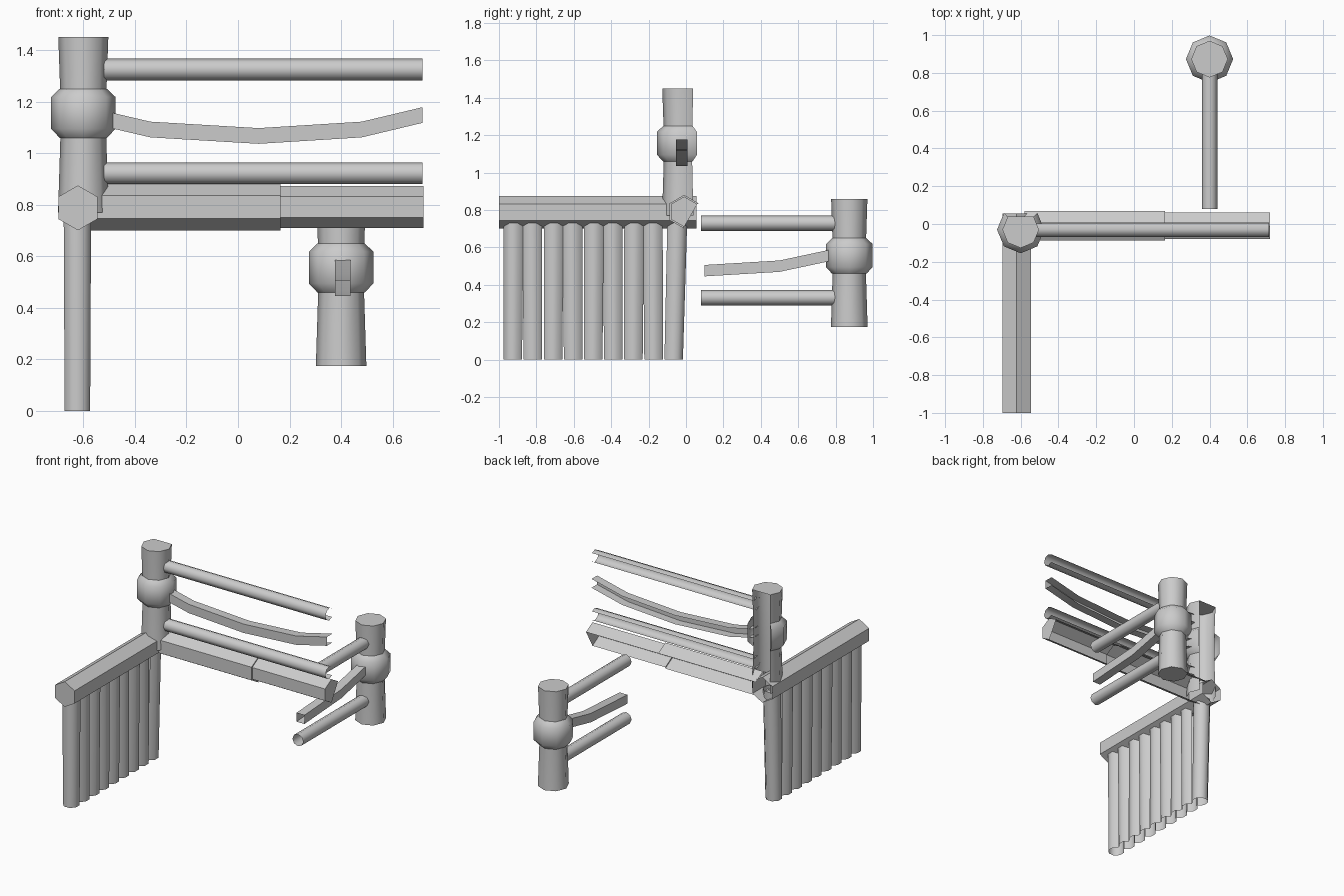
import bpy
from math import sin, cos, pi, radians

if "Cube" in bpy.data.objects:
    bpy.data.objects.remove(bpy.data.objects["Cube"])


def loft(name, rings, skip=(), caps=(False, False), smooth=True):
    """Join equal rings with quads, leaving out the skipped sides."""
    n = len(rings[0])
    verts = [p for r in rings for p in r]
    faces = []
    for i in range(len(rings) - 1):
        for k in range(n):
            if k not in skip:
                j = (k + 1) % n
                faces.append((i*n + k, i*n + j, (i+1)*n + j, (i+1)*n + k))
    # caps only use corners that still belong to a side
    used = [k for k in range(n) if not (k in skip and (k - 1) % n in skip)]
    if caps[0]:
        faces.append(tuple(reversed(used)))
    if caps[1]:
        faces.append(tuple((len(rings)-1)*n + k for k in used))
    mesh = bpy.data.meshes.new(name)
    mesh.from_pydata(verts, [], faces)
    # drop loose corners
    mesh.validate()
    obj = bpy.data.objects.new(name, mesh)
    bpy.context.collection.objects.link(obj)
    if smooth:
        bpy.ops.object.select_all(action='DESELECT')
        obj.select_set(True)
        bpy.context.view_layer.objects.active = obj
        bpy.ops.object.shade_smooth_by_angle(angle=radians(50))
    return obj


def ring_z(cx, cy, z, r, n=8, phase=0.0):
    return [(cx + r*cos(2*pi*k/n + phase), cy + r*sin(2*pi*k/n + phase), z)
            for k in range(n)]


def ring_x(x, cy, cz, r, n, phase=0.0, sy=1.0):
    return [(x, cy + sy*r*cos(2*pi*k/n + phase), cz + r*sin(2*pi*k/n + phase))
            for k in range(n)]


def ring_y(y, cx, cz, r, n, phase=0.0, sx=1.0):
    return [(cx - sx*r*cos(2*pi*k/n + phase), y, cz + r*sin(2*pi*k/n + phase))
            for k in range(n)]


# posts: eight-sided, with a wide collar; back sides of the corner post are open
def post(name, cx, cy, z0, z1, collar, skip=(), caps=(True, True)):
    loft(name, [ring_z(cx, cy, z0, 0.098), ring_z(cx, cy, collar, 0.089),
                ring_z(cx, cy, collar + 0.19, 0.09), ring_z(cx, cy, z1, 0.097)],
         skip, caps)
    loft(name + "_collar",
         [ring_z(cx, cy, collar + dz, r) for dz, r in
          ((0, 0.092), (0.035, 0.125), (0.158, 0.125), (0.19, 0.092))], skip)


post("corner_post", -0.6, -0.03, 0.77, 1.45, 1.06, skip=(1, 2), caps=(False, True))
post("free_post", 0.4, 0.873, 0.175, 0.86, 0.46)

# straight rails of the corner post, open along the back
for label, z in (("upper", 1.325), ("lower", 0.923)):
    loft(f"corner_{label}_rail",
         [ring_x(x, -0.027, z, 0.042, 8) for x in (-0.52, 0.715)], skip=(0, 7))

# bent rail of the corner post
bend = [(-0.52, 1.134), (-0.34, 1.092), (0.08, 1.067), (0.48, 1.092), (0.715, 1.148)]
loft("corner_bent_rail",
     [ring_x(x, -0.023, z, 0.043, 4, pi/4) for x, z in bend], skip=(3,))

# rails of the free post
for label, z in (("upper", 0.73), ("lower", 0.332)):
    loft(f"free_{label}_rail", [ring_y(y, 0.4, z, 0.041, 8) for y in (0.8, 0.08)])
loft("free_bent_rail", [ring_y(y, 0.406, z, 0.043, 4, pi/4)
                        for y, z in ((0.79, 0.562), (0.5, 0.5), (0.1, 0.476))])

# left beam: six-sided, capped at the front
loft("left_beam", [ring_y(y, -0.621, 0.788, 0.087, 6, pi/6) for y in (0.055, -1.0)],
     caps=(False, True), smooth=False)

# front beam: six-sided with a thinner end section, open at the back and below
loft("front_beam",
     [ring_x(x, -0.01, 0.791, r, 6, pi/6)
      for x, r in ((-0.58, 0.09), (0.165, 0.09), (0.165, 0.081), (0.72, 0.081))],
     skip=(4, 5), caps=(False, True), smooth=False)

# stakes: eight-sided, open where neighbours meet (first keeps its front side)
for i in range(9):
    y = -0.926 + 0.1075 * i
    lean = 0.02 if i == 8 else 0.004 * (-1)**i
    loft(f"stake_{i + 1}",
         [ring_z(-0.623, y, 0.0, 0.0535, 8, pi/8),
          ring_z(-0.623, y + lean, 0.76, 0.0575, 8, pi/8)],
         skip=(1,) if i == 0 else (5,) if i == 8 else (1, 5))
